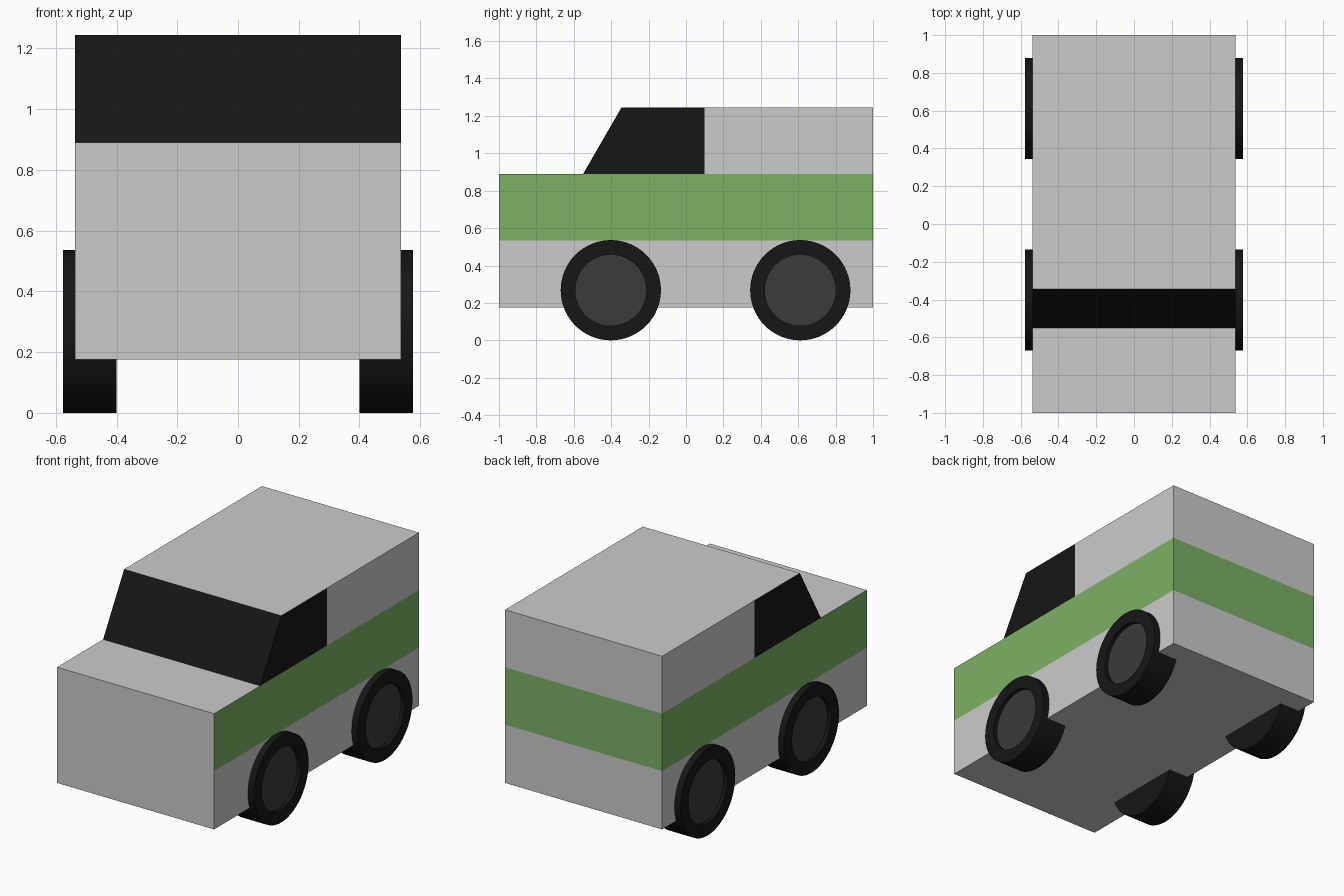
import bpy, bmesh, math
from mathutils import Matrix, Vector

if "Cube" in bpy.data.objects:
    bpy.data.objects.remove(bpy.data.objects["Cube"])


def material(name, color):
    m = bpy.data.materials.new(name)
    m.diffuse_color = (*color, 1)
    m.use_nodes = True
    m.node_tree.nodes["Principled BSDF"].inputs["Base Color"].default_value = m.diffuse_color
    return m


GREY = material("grey_paint", (0.8, 0.8, 0.8))
GREEN = material("green_paint", (0.2, 0.44, 0.13))
BLACK = material("black", (0.008, 0.008, 0.008))
DARK = material("dark_grey", (0.043, 0.043, 0.043))


def finish(bm, name, mats):
    bmesh.ops.recalc_face_normals(bm, faces=bm.faces)
    mesh = bpy.data.meshes.new(name)
    bm.to_mesh(mesh)
    bm.free()
    for m in mats:
        mesh.materials.append(m)
    ob = bpy.data.objects.new(name, mesh)
    bpy.context.collection.objects.link(ob)
    return ob


# Body: side profile (y, z) split into panels; the first ten points are the outline
HALF_W = 0.537
points = [(-1, 0.175), (1, 0.175), (1, 0.535), (1, 0.89), (1, 1.245),
          (0.1, 1.245), (-0.345, 1.245), (-0.55, 0.89), (-1, 0.89),
          (-1, 0.535), (0.1, 0.89)]
panels = [((0, 1, 2, 9), 0),              # lower side
          ((9, 2, 3, 10, 7, 8), 1),       # green stripe
          ((7, 10, 5, 6), 2),             # side window
          ((10, 3, 4, 5), 0)]             # rear side
bm = bmesh.new()
sides = [[bm.verts.new((x, y, z)) for y, z in points] for x in (-HALF_W, HALF_W)]
for vs in sides:
    for idx, mat in panels:
        bm.faces.new([vs[i] for i in idx]).material_index = mat
skin = {2: 1, 6: 2}                       # rear stripe, windscreen
for i in range(10):
    j = (i + 1) % 10
    f = bm.faces.new((sides[0][i], sides[0][j], sides[1][j], sides[1][i]))
    f.material_index = skin.get(i, 0)
finish(bm, "car_body", [GREY, GREEN, BLACK])


# Wheels: spun (x, radius) profile with a recessed hub disc
def wheel(name, side, y):
    r, hub, z = 0.268, 0.19, 0.268
    profile = [(0.40, 0), (0.40, r), (0.577, r), (0.577, hub), (0.552, hub), (0.552, 0)]
    bm = bmesh.new()
    vs = [bm.verts.new((side * x, y, z + rad)) for x, rad in profile]
    edges = [bm.edges.new(p) for p in zip(vs, vs[1:])]
    bmesh.ops.spin(bm, geom=vs + edges, cent=(0, y, z), axis=(1, 0, 0),
                   angle=math.tau, steps=64, use_duplicate=False)
    bmesh.ops.remove_doubles(bm, verts=bm.verts, dist=1e-4)
    for f in bm.faces:
        if all(abs(abs(v.co.x) - 0.552) < 1e-3 for v in f.verts):
            f.material_index = 1
    ob = finish(bm, name, [BLACK, DARK])
    bpy.ops.object.select_all(action='DESELECT')
    ob.select_set(True)
    bpy.context.view_layer.objects.active = ob
    bpy.ops.object.shade_smooth_by_angle(angle=math.radians(30))


for side, s in (("left", -1), ("right", 1)):
    for end, y in (("front", -0.402), ("rear", 0.611)):
        wheel(f"{end}_{side}_wheel", s, y)
